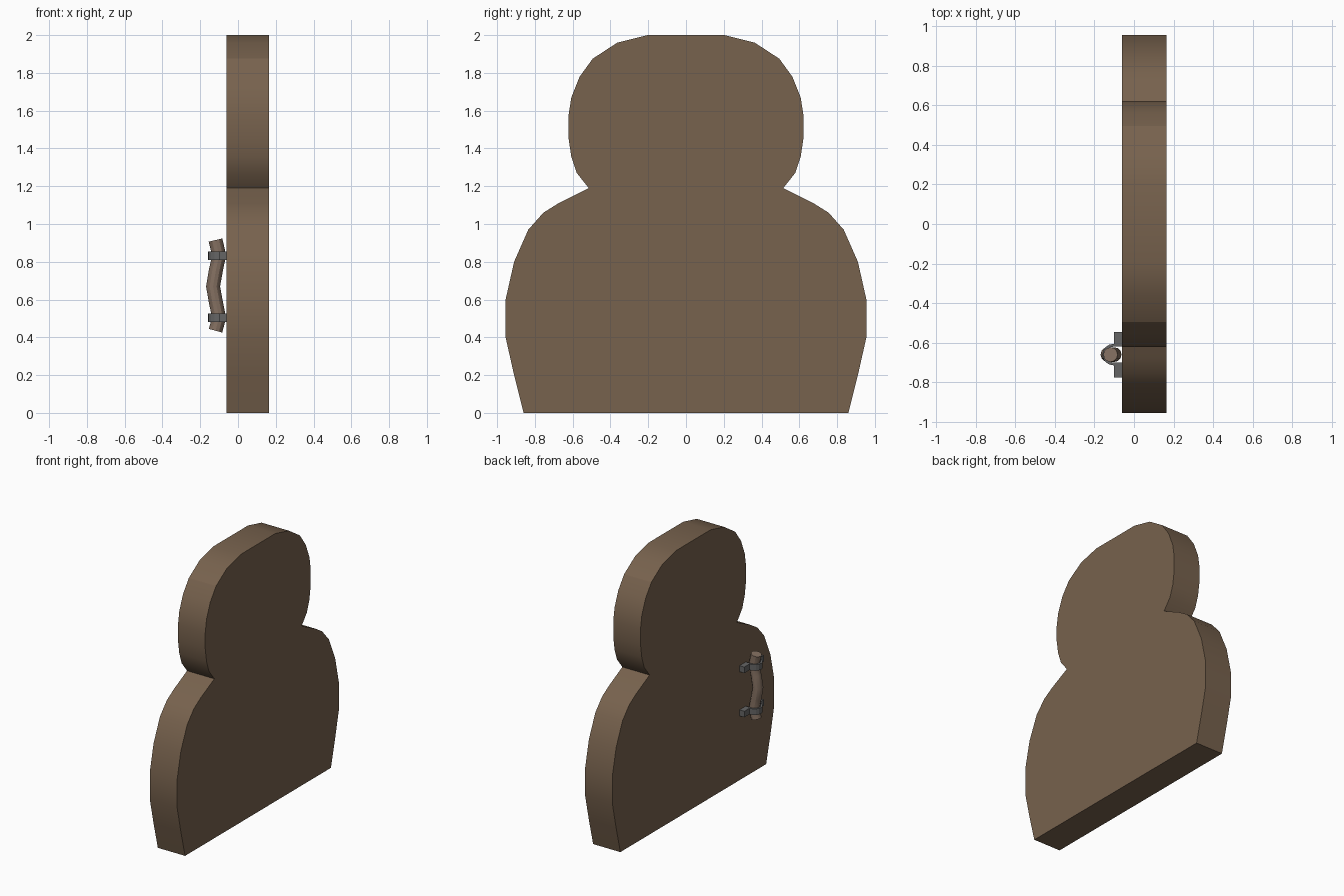
import bpy, bmesh, math

cube = bpy.data.objects.get("Cube")
if cube:
    bpy.data.objects.remove(cube, do_unlink=True)


def material(name, rgb):
    m = bpy.data.materials.new(name)
    m.use_nodes = True
    m.diffuse_color = (*rgb, 1)
    m.node_tree.nodes["Principled BSDF"].inputs["Base Color"].default_value = (*rgb, 1)
    return m


wood = material("brown wood", (0.185, 0.122, 0.075))
grip = material("pale grip wood", (0.235, 0.165, 0.122))
iron = material("grey iron", (0.13, 0.13, 0.13))


def finish(name, bm, mat, angle=None):
    bmesh.ops.recalc_face_normals(bm, faces=bm.faces)
    mesh = bpy.data.meshes.new(name)
    bm.to_mesh(mesh)
    bm.free()
    mesh.materials.append(mat)
    ob = bpy.data.objects.new(name, mesh)
    bpy.context.collection.objects.link(ob)
    if angle:
        bpy.ops.object.select_all(action='DESELECT')
        ob.select_set(True)
        bpy.context.view_layer.objects.active = ob
        bpy.ops.object.shade_smooth_by_angle(angle=math.radians(angle))
    return ob


def prism(name, points, offset, mat, angle=None):
    """Extrude a closed outline along an offset."""
    bm = bmesh.new()
    face = bm.faces.new([bm.verts.new(p) for p in points])
    ext = bmesh.ops.extrude_face_region(bm, geom=[face])
    moved = [v for v in ext["geom"] if isinstance(v, bmesh.types.BMVert)]
    bmesh.ops.translate(bm, vec=offset, verts=moved)
    return finish(name, bm, mat, angle)


# Shield board: half outline (y, z), mirrored across y = 0
half = [(0.86, 0), (0.91, 0.2), (0.955, 0.4), (0.955, 0.6), (0.91, 0.8),
        (0.835, 0.97), (0.755, 1.06), (0.675, 1.11), (0.515, 1.19),
        (0.578, 1.27), (0.607, 1.355), (0.622, 1.455), (0.622, 1.575),
        (0.607, 1.67), (0.563, 1.78), (0.494, 1.875), (0.364, 1.96), (0.203, 2)]
outline = half + [(-y, z) for y, z in reversed(half)]
prism("shield_board", [(-0.06, y, z) for y, z in outline], (0.225, 0, 0), wood, 20)

# Bowed grip: round rod swept along a wavy path
GRIP_Y = -0.66
path = [(-0.119, 0.915), (-0.1, 0.835), (-0.117, 0.755), (-0.132, 0.67),
        (-0.117, 0.585), (-0.1, 0.505), (-0.119, 0.435)]
SIDES, RADIUS = 12, 0.037
bm = bmesh.new()
rings = []
for i, (x, z) in enumerate(path):
    a, b = path[max(i - 1, 0)], path[min(i + 1, len(path) - 1)]
    length = math.hypot(b[0] - a[0], b[1] - a[1])
    nx, nz = -(b[1] - a[1]) / length, (b[0] - a[0]) / length
    ring = []
    for k in range(SIDES):
        t = math.tau * k / SIDES
        r = RADIUS * math.cos(t)
        ring.append(bm.verts.new((x + nx * r, GRIP_Y + RADIUS * math.sin(t), z + nz * r)))
    rings.append(ring)
for r0, r1 in zip(rings, rings[1:]):
    for k in range(SIDES):
        n = (k + 1) % SIDES
        bm.faces.new((r0[k], r0[n], r1[n], r1[k]))
bm.faces.new(rings[0])
bm.faces.new(rings[-1])
finish("grip", bm, grip, 30)

# Strap brackets: arched band over the grip with a flange on each side
arc = [math.pi * k / 8 for k in range(9)]


def arch(radius, angles):
    return [(-0.105 - radius * math.sin(t), GRIP_Y + radius * math.cos(t)) for t in angles]


strap = ([(-0.06, GRIP_Y + 0.115), (-0.1, GRIP_Y + 0.115), (-0.1, GRIP_Y + 0.054)]
         + arch(0.054, arc)
         + [(-0.1, GRIP_Y - 0.054), (-0.1, GRIP_Y - 0.115), (-0.06, GRIP_Y - 0.115),
            (-0.06, GRIP_Y - 0.04)]
         + arch(0.04, reversed(arc)) + [(-0.06, GRIP_Y + 0.04)])
for name, z in (("upper_bracket", 0.81), ("lower_bracket", 0.48)):
    prism(name, [(x, y, z) for x, y in strap], (0, 0, 0.045), iron)
